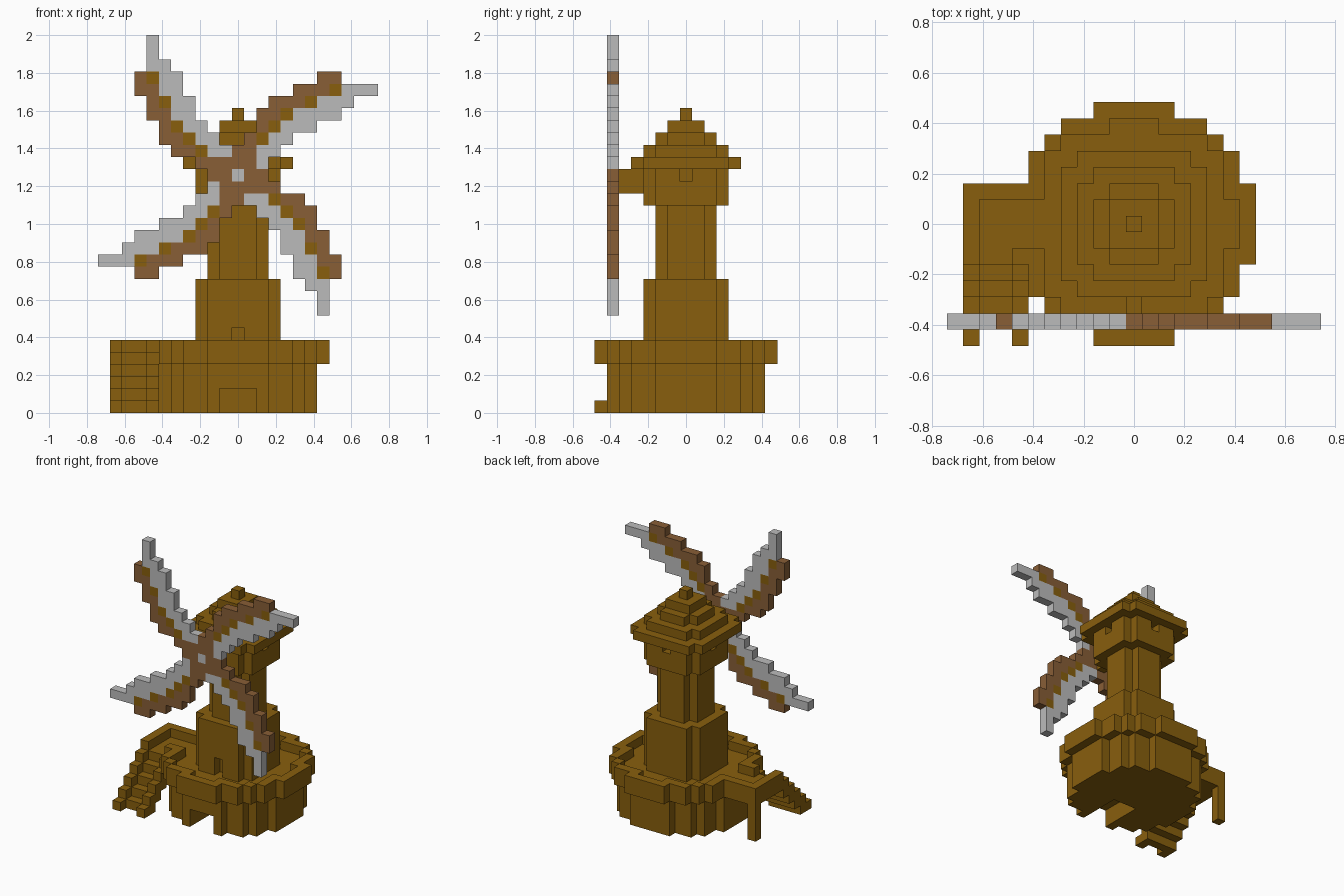
import bpy
import bmesh
from mathutils import Vector

cube = bpy.data.objects.get("Cube")
if cube:
    bpy.data.objects.remove(cube, do_unlink=True)

V = 2 / 31  # edge length of one block


def make_material(name, color):
    mat = bpy.data.materials.new(name)
    mat.use_nodes = True
    mat.diffuse_color = (*color, 1)
    mat.node_tree.nodes["Principled BSDF"].inputs["Base Color"].default_value = (*color, 1)
    return mat


WOOD, FRAME, CLOTH = range(3)
MATERIALS = [
    make_material("golden wood", (0.246, 0.114, 0.004)),
    make_material("brown frame", (0.246, 0.112, 0.037)),
    make_material("pale cloth", (0.5, 0.5, 0.5)),
]
DIRECTIONS = [Vector(d) for d in ((1, 0, 0), (-1, 0, 0), (0, 1, 0),
                                  (0, -1, 0), (0, 0, 1), (0, 0, -1))]


def build(name, cells):
    """Skin a set of blocks (cell -> material slot) with outer faces only."""
    bm = bmesh.new()
    corners = {}

    def vert(p):
        key = tuple(round(2 * c) for c in p)
        if key not in corners:
            corners[key] = bm.verts.new(p * V)
        return corners[key]

    for cell, slot in cells.items():
        middle = Vector(cell) + Vector((0, 0, 0.5))
        for d in DIRECTIONS:
            if tuple(int(a + b) for a, b in zip(cell, d)) in cells:
                continue
            u = Vector((d.y, d.z, d.x)) / 2
            w = d.cross(u)
            face = bm.faces.new([vert(middle + d / 2 + s * u + t * w)
                                 for s, t in ((1, 1), (-1, 1), (-1, -1), (1, -1))])
            face.material_index = slot
    mesh = bpy.data.meshes.new(name)
    bm.to_mesh(mesh)
    bm.free()
    for mat in MATERIALS:
        mesh.materials.append(mat)
    obj = bpy.data.objects.new(name, mesh)
    bpy.context.scene.collection.objects.link(obj)


def box(x0, x1, y0, y1, z0, z1):
    """Blocks with inclusive x and y, and z from z0 up to z1."""
    return {(x, y, z) for x in range(x0, x1 + 1)
            for y in range(y0, y1 + 1) for z in range(z0, z1)}


def disc(r, z0, z1):
    return {c for c in box(-r, r, -r, r, z0, z1)
            if c[0] ** 2 + c[1] ** 2 < (r + 0.5) ** 2}


def clipped(r, z0, z1):
    """Square of blocks without its four corners."""
    return {c for c in box(-r, r, -r, r, z0, z1)
            if abs(c[0]) + abs(c[1]) < 2 * r}


def wood(cells):
    return {c: WOOD for c in cells}


# Round base with a low passage in the front
base = disc(6, 0, 4) - box(-1, 1, -6, -2, 0, 2)

# Balcony floor and rim, with a side landing on a post
balcony = disc(7, 4, 6) | box(-10, -6, -2, 2, 4, 6)
well = {c for c in disc(6, 5, 6)
        if not (max(abs(c[0]), abs(c[1])) == 6 and min(abs(c[0]), abs(c[1])) > 1)}
balcony -= well | box(-9, -5, -1, 1, 5, 6) | box(-9, -8, -2, -2, 5, 6)
post = box(-10, -10, 2, 2, 0, 4)

# Staircase: raised side rails and treads, running down to the front
stairs = set()
for step in range(1, 6):
    y, top = -2 - step, 6 - step
    for rail in (-10, -7):
        stairs |= box(rail, rail, y, y, max(top - 2, 0), top)
    if top > 1:
        stairs |= box(-9, -8, y, y, top - 2, top - 1)
build("base_and_balcony", wood(base | balcony | post | stairs))

# Tower in two tiers, with a doorway and a head with small windows
tower = clipped(3, 5, 11) | clipped(2, 11, 17) | clipped(3, 17, 20)
tower -= box(0, 0, -3, -3, 5, 7)
for x, y in ((3, 0), (-3, 0), (0, 3)):
    tower -= box(x, x, y, y, 19, 20)

# Stepped roof and sail axle
roof = clipped(4, 20, 21) | clipped(3, 21, 22) | clipped(2, 22, 23)
roof |= box(-1, 1, -1, 1, 23, 24) | box(0, 0, 0, 0, 24, 25)
axle = box(0, 0, -5, -4, 18, 20)
build("tower_and_roof", wood(tower | roof | axle))

# One blade by column: column -> (lowest row, spar row, highest row)
BLADE = {-8: (7, 9, 8), -7: (5, 8, 11), -6: (3, 6, 9), -5: (2, 4, 8),
         -4: (2, 3, 6), -3: (1, 2, 4), -2: (0, None, 3), -1: (0, None, 2)}
sails = {}
for column, (low, spar, high) in BLADE.items():
    for row in range(low, high + 1):
        edge = 2 if spar is None else spar
        slot = FRAME if row < edge else CLOTH
        if row == spar:
            slot = WOOD
        x, z = column, row
        for turn in range(4):
            sails[(x, -6, z + 19)] = slot
            x, z = z, -x
sails[(0, -6, 19)] = CLOTH  # hub
build("sails", sails)
